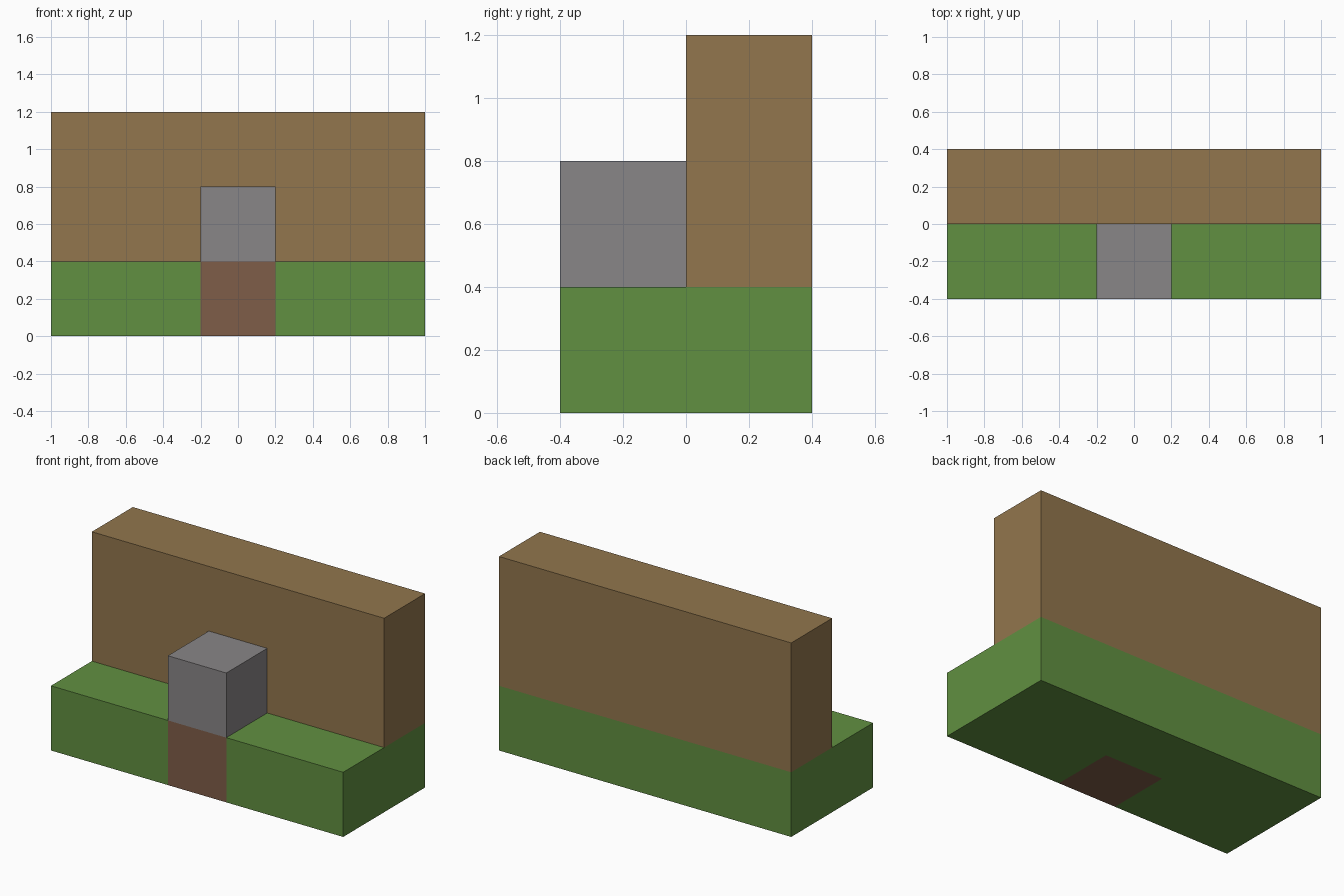
import bpy
import bmesh

if "Cube" in bpy.data.objects:
    bpy.data.objects.remove(bpy.data.objects["Cube"], do_unlink=True)

UNIT = 0.4  # edge length of one block


def linear(c):
    c /= 255
    return c / 12.92 if c <= 0.04045 else ((c + 0.055) / 1.055) ** 2.4


def material(name, rgb):
    mat = bpy.data.materials.new(name)
    mat.use_nodes = True
    colour = (*map(linear, rgb), 1)
    mat.diffuse_color = colour
    bsdf = mat.node_tree.nodes["Principled BSDF"]
    bsdf.inputs["Base Color"].default_value = colour
    bsdf.inputs["Roughness"].default_value = 0.9
    return mat


def prism(name, outline, bottom, height, mat):
    """Extrude a plan outline upwards; every size is in block units."""
    bm = bmesh.new()
    verts = [bm.verts.new((x * UNIT, y * UNIT, bottom * UNIT)) for x, y in outline]
    base = bm.faces.new(verts)
    top = bmesh.ops.extrude_face_region(bm, geom=[base])["geom"]
    bmesh.ops.translate(bm, vec=(0, 0, height * UNIT),
                        verts=[v for v in top if isinstance(v, bmesh.types.BMVert)])
    bmesh.ops.recalc_face_normals(bm, faces=bm.faces)
    mesh = bpy.data.meshes.new(name)
    bm.to_mesh(mesh)
    bm.free()
    mesh.materials.append(mat)
    obj = bpy.data.objects.new(name, mesh)
    bpy.context.collection.objects.link(obj)
    return obj


def rectangle(half_width, front, back):
    return [(-half_width, front), (half_width, front),
            (half_width, back), (-half_width, back)]


grass = material("grass green", (97, 144, 65))
wood = material("wood brown", (146, 118, 77))
stone = material("stone grey", (137, 134, 135))
dirt = material("dirt brown", (127, 93, 72))

# Ground layer with a one-block notch at the front centre
right_half = [(0.5, 0), (0.5, -1), (2.5, -1), (2.5, 1)]
left_half = [(-x, y) for x, y in reversed(right_half)]
prism("grass_base", right_half + left_half, 0, 1, grass)

# Dirt block filling the notch, stone block standing on it
prism("dirt_block", rectangle(0.5, -1, 0), 0, 1, dirt)
prism("stone_block", rectangle(0.5, -1, 0), 1, 1, stone)

# Wall along the back
prism("back_wall", rectangle(2.5, 0, 1), 1, 2, wood)
